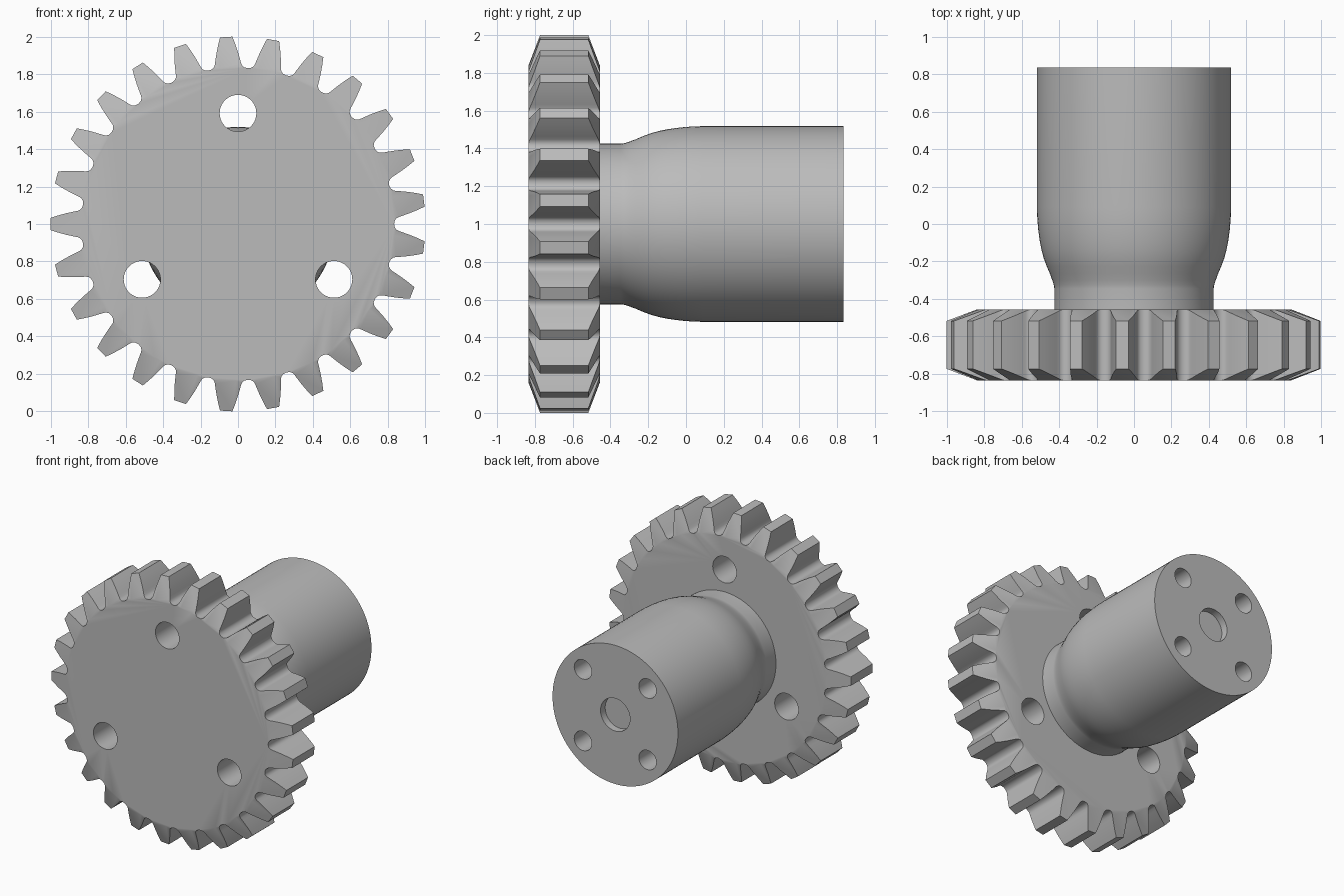
import bpy, bmesh
from math import sin, cos, pi, radians

cube = bpy.data.objects.get("Cube")
if cube:
    bpy.data.objects.remove(cube, do_unlink=True)

steel = bpy.data.materials.new("light grey steel")
steel.use_nodes = True
steel.diffuse_color = (0.5, 0.5, 0.5, 1)
steel.node_tree.nodes["Principled BSDF"].inputs["Base Color"].default_value = (0.5, 0.5, 0.5, 1)

AXIS_Z = 1.0
FRONT, GEAR_BACK, SHAFT_END = -0.835, -0.455, 0.835
TEETH, ROOT, TIP = 25, 0.837, 1.0


def polar(r, a, y):
    return (r * cos(a), y, AXIS_Z + r * sin(a))


def finish(name, bm):
    bmesh.ops.recalc_face_normals(bm, faces=bm.faces)
    mesh = bpy.data.meshes.new(name)
    bm.to_mesh(mesh)
    bm.free()
    mesh.materials.append(steel)
    obj = bpy.data.objects.new(name, mesh)
    bpy.context.collection.objects.link(obj)
    return obj


def lathe(name, profile, centre=(0, 0), sides=96):
    """Capped solid of revolution about the y axis from (radius, y) points."""
    bm = bmesh.new()
    cx, cz = centre
    rings = []
    for r, y in profile:
        ring = []
        for i in range(sides):
            x, _, z = polar(r, 2 * pi * i / sides, y)
            ring.append(bm.verts.new((x + cx, y, z + cz)))
        rings.append(ring)
    for a, b in zip(rings, rings[1:]):
        for i in range(sides):
            j = (i + 1) % sides
            bm.faces.new((a[i], a[j], b[j], b[i]))
    bm.faces.new(rings[0])
    bm.faces.new(rings[-1])
    return finish(name, bm)


def drill(obj, radius, y0, y1, centre):
    cutter = lathe("drill_cutter", [(radius, y0), (radius, y1)], centre, 40)
    cutter.hide_render = True
    mod = obj.modifiers.new("drill", 'BOOLEAN')
    mod.operation, mod.solver, mod.object = 'DIFFERENCE', 'EXACT', cutter
    bpy.context.view_layer.objects.active = obj
    bpy.ops.object.modifier_apply(modifier=mod.name)
    bpy.data.objects.remove(cutter, do_unlink=True)


def smooth(obj, degrees):
    bpy.ops.object.select_all(action='DESELECT')
    obj.select_set(True)
    bpy.context.view_layer.objects.active = obj
    bpy.ops.object.shade_smooth_by_angle(angle=radians(degrees))


# Gear wheel: half-tooth flank as (radius, half width), mirrored for each tooth
flank = [(ROOT, 0.086), (0.847, 0.075), (0.86, 0.070), (0.88, 0.066),
         (0.92, 0.057), (0.96, 0.046), (TIP, 0.033)]
tooth = [(r, -w / r) for r, w in flank] + [(r, w / r) for r, w in reversed(flank)]
bm = bmesh.new()
outlines = []
for face_y, inward in ((FRONT, 1), (GEAR_BACK, -1)):
    outline, disc = [], []
    for t in range(TEETH):
        mid = pi + 2 * pi * t / TEETH
        # Tooth ends slope back towards the tip
        verts = [bm.verts.new(polar(r, mid + a, face_y + inward * 0.062 * (r - ROOT) / (TIP - ROOT)))
                 for r, a in tooth]
        half = tooth[-1][1]
        arc = [bm.verts.new(polar(ROOT, mid + half * k / 2, face_y)) for k in (-1, 0, 1)]
        valley = bm.verts.new(polar(0.833, mid + pi / TEETH, face_y))
        bm.faces.new(verts + arc[::-1])
        disc += [verts[0]] + arc + [verts[-1], valley]
        outline += verts + [valley]
    bm.faces.new(disc)
    outlines.append(outline)
front, back = outlines
for i in range(len(front)):
    j = (i + 1) % len(front)
    bm.faces.new((front[i], front[j], back[j], back[i]))
gear = finish("gear_wheel", bm)

# Three through holes in the gear web
for angle in (90, 210, 330):
    a = radians(angle)
    drill(gear, 0.098, FRONT - 0.1, GEAR_BACK + 0.1, (0.591 * cos(a), 0.591 * sin(a)))
smooth(gear, 35)

# Shaft: narrow neck flaring into a wide barrel
shaft = lathe("shaft", [
    (0.425, GEAR_BACK - 0.05), (0.425, -0.345), (0.428, -0.325), (0.436, -0.30),
    (0.449, -0.265), (0.466, -0.225), (0.481, -0.185), (0.493, -0.14),
    (0.503, -0.09), (0.511, -0.03), (0.516, 0.03), (0.518, 0.09), (0.518, SHAFT_END)])

# Shallow centre recess and four bolt holes in the shaft end
drill(shaft, 0.122, SHAFT_END - 0.055, SHAFT_END + 0.1, (0, 0))
for sx in (-1, 1):
    for sz in (-1, 1):
        drill(shaft, 0.072, SHAFT_END - 0.3, SHAFT_END + 0.1, (0.267 * sx, 0.267 * sz))
smooth(shaft, 35)
